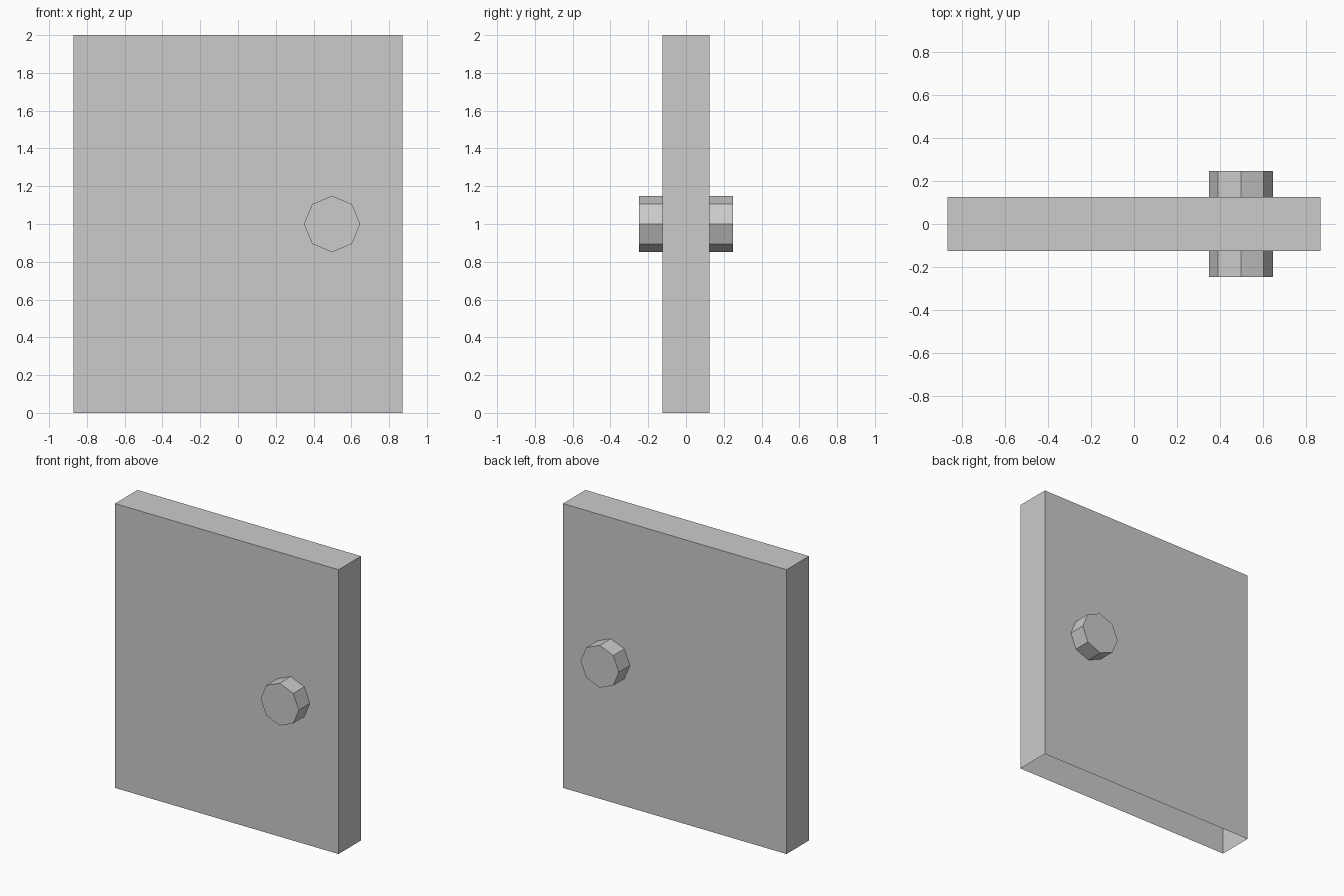
import bpy, bmesh
from math import pi
from mathutils import Matrix

if "Cube" in bpy.data.objects:
    bpy.data.objects.remove(bpy.data.objects["Cube"])


def add_part(name, bm):
    mesh = bpy.data.meshes.new(name)
    bm.to_mesh(mesh)
    bm.free()
    obj = bpy.data.objects.new(name, mesh)
    bpy.context.collection.objects.link(obj)
    return obj


# Door panel: a box left open at the bottom
bm = bmesh.new()
bmesh.ops.create_cube(bm, size=1, matrix=Matrix.Translation((0, 0, 1)) @ Matrix.Diagonal((1.74, 0.25, 2, 1)))
bm.normal_update()
bottom = [f for f in bm.faces if f.normal.z < -0.5]
bmesh.ops.delete(bm, geom=bottom, context='FACES_ONLY')
add_part("door_panel", bm)

# Door knob: one octagonal bar through the panel, showing on both sides
bm = bmesh.new()
bmesh.ops.create_cone(bm, cap_ends=True, segments=8, radius1=0.149, radius2=0.149, depth=0.495,
                      matrix=Matrix.Translation((0.498, 0, 1)) @ Matrix.Rotation(pi / 2, 4, 'X'))
add_part("door_knob", bm)
